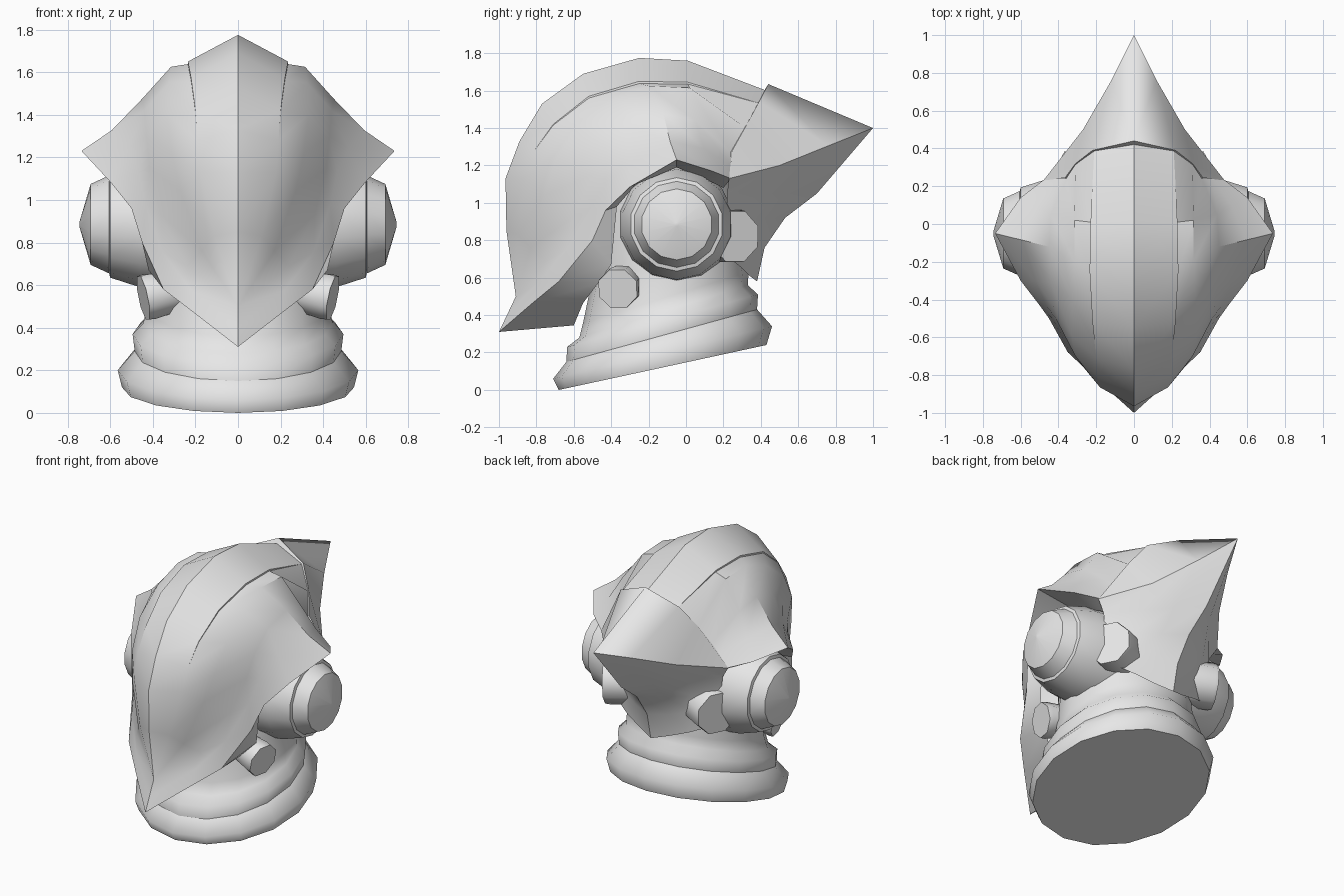
import bpy, bmesh, math
from mathutils import Vector

if "Cube" in bpy.data.objects:
    bpy.data.objects.remove(bpy.data.objects["Cube"])

grey = bpy.data.materials.new("light_grey")
grey.diffuse_color = (0.8, 0.8, 0.8, 1)
grey.use_nodes = True
grey.node_tree.nodes["Principled BSDF"].inputs["Base Color"].default_value = grey.diffuse_color


def finish(name, bm, mirror=True, angle=35, sharp_ridge=False):
    bmesh.ops.remove_doubles(bm, verts=bm.verts, dist=0.0005)
    me = bpy.data.meshes.new(name)
    bm.to_mesh(me)
    bm.free()
    ob = bpy.data.objects.new(name, me)
    bpy.context.collection.objects.link(ob)
    me.materials.append(grey)
    bpy.ops.object.select_all(action='DESELECT')
    ob.select_set(True)
    bpy.context.view_layer.objects.active = ob
    bpy.ops.object.shade_smooth_by_angle(angle=math.radians(angle))
    if sharp_ridge:
        for e in me.edges:
            if all(abs(me.vertices[v].co.x) < .001 for v in e.vertices):
                e.use_edge_sharp = True
    if mirror:
        m = ob.modifiers.new("mirror", 'MIRROR')
        m.merge_threshold = 0.001
    return ob


def sheet(bm, rows, close=False):
    """Quads between neighbouring rows of points."""
    vs = [[bm.verts.new(p) for p in r] for r in rows]
    n = len(rows[0])
    for a, b in zip(vs, vs[1:]):
        for i in range(n if close else n - 1):
            j = (i + 1) % n
            bm.faces.new((a[i], b[i], b[j], a[j]))
    return vs


def lathe(name, profile, centre, axis, sides, angle):
    """Turned part: profile of (distance along axis, radius)."""
    q = Vector(axis).to_track_quat('Z', 'Y')
    bm = bmesh.new()
    rows = []
    for d, r in profile:
        rows.append([Vector(centre) + q @ Vector((
            r * math.cos(2 * math.pi * (i + .5) / sides),
            r * math.sin(2 * math.pi * (i + .5) / sides), d)) for i in range(sides)])
    vs = sheet(bm, rows, True)
    bm.faces.new(vs[-1])
    bm.faces.new(vs[0][::-1])
    bmesh.ops.recalc_face_normals(bm, faces=bm.faces)
    return finish(name, bm, angle=angle)


# Helmet shell: lines running from chin to back, ordered from ridge to rim
chin = (0, -.91, .5)
ridge = [chin, (0, -.96, .85), (0, -.965, 1.13), (0, -.89, 1.33), (0, -.77, 1.53),
         (0, -.55, 1.69), (0, -.25, 1.775), (0, .01, 1.76), (0, .43, 1.60)]
crest = [chin, (.11, -.90, .83), (.18, -.865, 1.13), (.19, -.81, 1.28), (.20, -.71, 1.42),
         (.22, -.52, 1.57), (.235, -.25, 1.65), (.23, .01, 1.645), (.21, .4, 1.53)]
step = [0, 0, 0, 0, .005, .010, .012, .010, 0]
foot = [(x, y, z - s) for (x, y, z), s in zip(crest, step)]
shoulder = [chin, (.17, -.83, .76), (.27, -.755, 1.04), (.31, -.70, 1.22), (.33, -.59, 1.4),
            (.325, -.40, 1.55), (.315, -.2, 1.625), (.315, .02, 1.615), (.31, .32, 1.40)]
crease = [chin, (.24, -.75, .69), (.36, -.60, .93), (.415, -.50, 1.15), (.43, -.43, 1.3),
          (.44, -.31, 1.42), (.45, -.12, 1.475), (.44, .05, 1.44), (.36, .24, 1.27)]
rim = [(0, -1, .31), (.2, -.82, .465), (.35, -.68, .58), (.45, -.5, .8), (.5, -.43, .96),
       (.6, -.30, 1.085), (.735, -.05, 1.23), (.6, .14, 1.17), (.47, .24, 1.13)]
sag = [0, 0, 0, 0, 0, .01, .025, .015, 0]
flare = [(Vector(a) + Vector(b)) / 2 - Vector((0, 0, s)) for a, b, s in zip(crease, rim, sag)]
inner = [(0, -.6, .345), (.2, -.55, .465), (.33, -.47, .57), (.42, -.4, .67), (.43, -.37, .98),
         (.43, -.25, 1.12), (.44, -.05, 1.19), (.42, .1, 1.13), (.4, .2, 1.08)]
bm = bmesh.new()
sheet(bm, [ridge, crest, foot, shoulder, crease, flare, rim, inner])
bmesh.ops.dissolve_degenerate(bm, edges=bm.edges, dist=0.0005)
finish("helmet_shell", bm, sharp_ridge=True)

# Pointed rear plate with a keeled underside, as strips from the centre to the side
strips = [
    [(0, .40, 1.57), (0, .44, 1.635), (0, 1, 1.4), (0, .7, 1.05), (0, .53, .92), (0, .42, .76), (0, .38, .58)],
    [(.2, .36, 1.49), (.22, .39, 1.54), (.12, .76, 1.305), (.14, .55, 1.05), (.14, .43, .92), (.13, .36, .77),
     (.11, .34, .61)],
    [(.28, .27, 1.37), (.31, .32, 1.41), (.27, .5, 1.2), (.28, .39, 1.05), (.28, .325, .92), (.26, .3, .8),
     (.23, .3, .65)],
    [(.34, .21, 1.25), (.365, .245, 1.275), (.48, .23, 1.13), (.43, .22, 1.05), (.42, .22, .9), (.39, .24, .8),
     (.33, .25, .69)]]
bm = bmesh.new()
sheet(bm, strips)
ob = finish("rear_plate", bm)
for e in ob.data.edges:
    a, b = (ob.data.vertices[v].co for v in e.vertices)
    if max(abs(a.x), abs(b.x)) < .001 and min(a.z, b.z) < 1.1:
        e.use_edge_sharp = True

# Tilted neck and collar: (front y, front z, back y, back z, half width)
rings = [(-.68, 0, .43, .24, .545), (-.71, .06, .46, .34, .565), (-.64, .15, .38, .43, .485),
         (-.635, .23, .385, .51, .495), (-.57, .28, .33, .56, .445), (-.55, .36, .335, .63, .43),
         (-.5, .6, .31, .75, .42), (-.48, .95, .28, 1.0, .42), (-.42, 1.2, .25, 1.2, .36)]
N = 16


def neck_part(name, part, cap):
    bm = bmesh.new()
    rows = []
    for y0, z0, y1, z1, w in part:
        row = []
        for i in range(N):
            a = 2 * math.pi * i / N
            t = (1 - math.cos(a)) / 2
            row.append((w * math.sin(a), y0 + (y1 - y0) * t, z0 + (z1 - z0) * t))
        rows.append(row)
    vs = sheet(bm, rows, True)
    base = bm.faces.new(vs[cap])
    bmesh.ops.recalc_face_normals(bm, faces=bm.faces)
    edges = [{v.co.to_tuple(3) for v in e.verts} for e in base.edges]
    ob = finish(name, bm, mirror=False, angle=85)
    # keep the flat end crisp
    for e in ob.data.edges:
        if {ob.data.vertices[v].co.to_tuple(3) for v in e.vertices} in edges:
            e.use_edge_sharp = True


neck_part("collar", rings[:3], 0)
neck_part("neck", rings[2:], -1)

# Ear cups and the small round ports
lathe("ear_cup", [(.3, .31), (.46, .295), (.6, .25), (.605, .23), (.692, .19), (.745, .01)],
      (0, -.05, .885), (1, 0, 0), 14, 32)
lathe("front_port", [(-.16, .10), (-.03, .115), (0, .112)], (.445, -.365, .54), (.95, -.2, -.2), 8, 55)
lathe("rear_port", [(-.2, .15), (-.02, .15), (0, .145)], (.425, .265, .82), (.88, .45, -.05), 8, 55)
